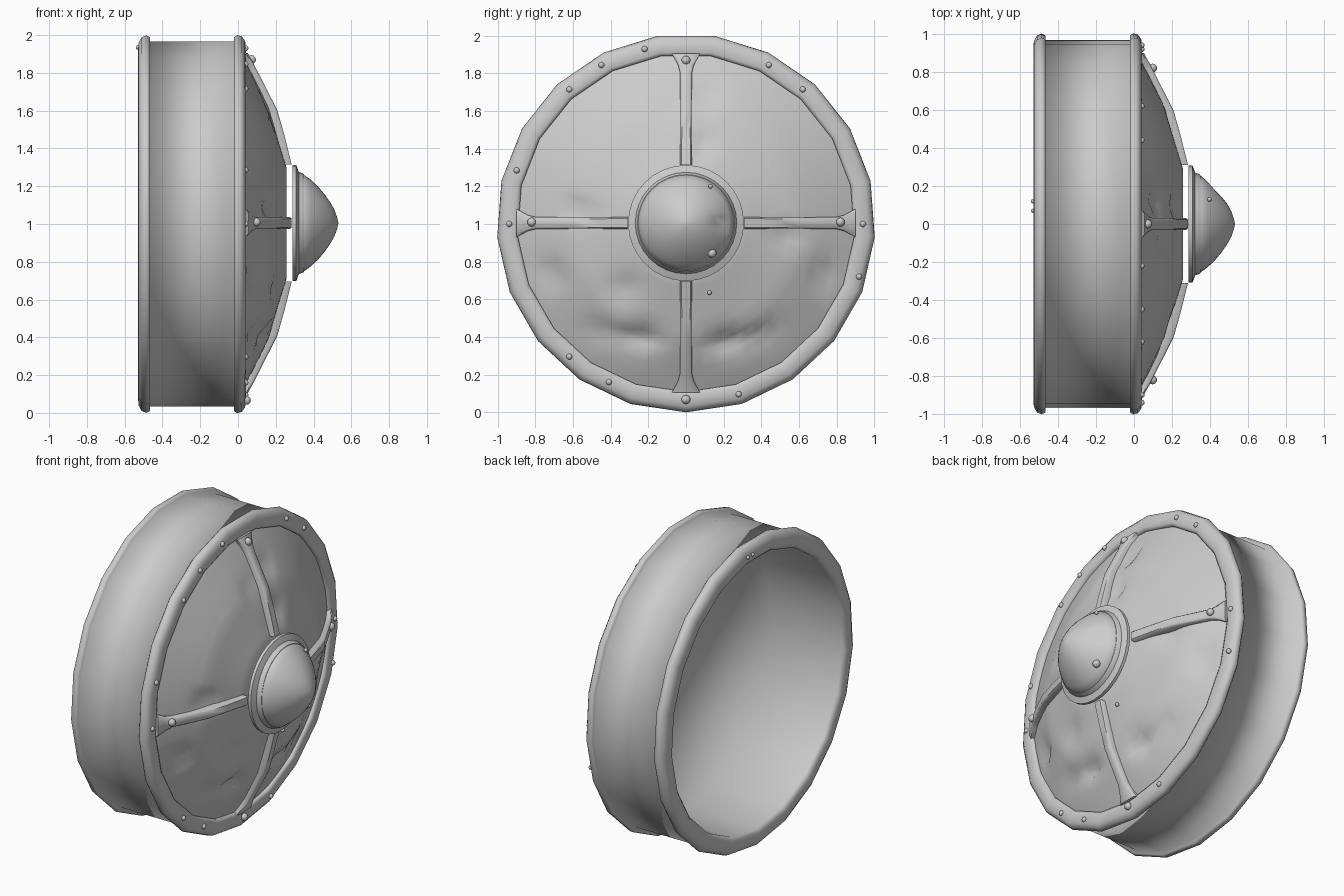
import bpy, bmesh, math

if "Cube" in bpy.data.objects:
    bpy.data.objects.remove(bpy.data.objects["Cube"])

CZ = 1.005   # height of the shield axis
N = 21       # sides of the low-poly rims


def finish(bm, name, angle=35):
    bmesh.ops.recalc_face_normals(bm, faces=bm.faces)
    me = bpy.data.meshes.new(name)
    bm.to_mesh(me)
    bm.free()
    ob = bpy.data.objects.new(name, me)
    bpy.context.collection.objects.link(ob)
    bpy.ops.object.select_all(action='DESELECT')
    ob.select_set(True)
    bpy.context.view_layer.objects.active = ob
    if angle is None:
        bpy.ops.object.shade_smooth()
    else:
        bpy.ops.object.shade_smooth_by_angle(angle=math.radians(angle))
    return ob


def lathe(name, profile, n=N, caps=(), angle=35, shape=None):
    """Revolve (x, r) points about the x axis; a vertex sits at the bottom."""
    bm = bmesh.new()
    rings = []
    for x, r in profile:
        ring = []
        for i in range(n):
            a = 2 * math.pi * i / n
            ring.append(bm.verts.new((x, r * math.sin(a), CZ - r * math.cos(a))))
        rings.append(ring)
    for p, q in zip(rings, rings[1:]):
        for i in range(n):
            j = (i + 1) % n
            bm.faces.new((p[i], p[j], q[j], q[i]))
    for c in caps:
        bm.faces.new(rings[c])
    if shape:
        for v in bm.verts:
            v.co.x -= shape(v.co.y, v.co.z)
    return finish(bm, name, angle)


def dents(spots):
    """Depth of dents given as (y, z, y size, z size, depth)."""
    def depth(y, z):
        return sum(d * math.exp(-((y - cy) / sy) ** 2 - ((z - cz) / sz) ** 2)
                   for cy, cz, sy, sz, d in spots)
    return depth


def rivet(name, x, y, z, r):
    bm = bmesh.new()
    bmesh.ops.create_uvsphere(bm, u_segments=10, v_segments=6, radius=r)
    bmesh.ops.translate(bm, verts=bm.verts, vec=(x, y, z))
    return finish(bm, name, 60)


# thick drum with rolled back and front rims: smooth cup, open at the back
lathe("drum", [(0.0, 0.885), (-0.51, 0.885), (-0.53, 0.905), (-0.527, 0.965),
               (-0.51, 0.995), (-0.485, 1.005), (-0.465, 0.995), (-0.465, 0.972),
               (-0.02, 0.972), (-0.02, 0.995), (-0.005, 1.006), (0.02, 1.0),
               (0.038, 0.975), (0.042, 0.915), (0.032, 0.897), (0.005, 0.897)],
      caps=(0,), angle=None)

# battered domed face, denser rings for the dents
KEYS = [(0.005, 0.92), (0.022, 0.89), (0.115, 0.71), (0.163, 0.61), (0.215, 0.43),
        (0.258, 0.29)]
FACE = [KEYS[0]]
for (x0, r0), (x1, r1) in zip(KEYS, KEYS[1:]):
    for k in (1, 2, 3):
        FACE.append((x0 + (x1 - x0) * k / 3, r0 + (r1 - r0) * k / 3))
lathe("shield_face", FACE, n=63, caps=(-1,), angle=60, shape=dents([
    (0.1, 1.68, 0.05, 0.07, 0.035), (-0.1, 1.62, 0.04, 0.06, 0.025),
    (0.09, 1.42, 0.05, 0.06, 0.03), (-0.58, 1.07, 0.08, 0.04, 0.04),
    (0.55, 0.94, 0.08, 0.04, 0.04), (-0.72, 0.74, 0.06, 0.05, 0.05),
    (0.74, 0.74, 0.06, 0.05, 0.05), (-0.24, 0.4, 0.09, 0.05, 0.06),
    (0.22, 0.38, 0.09, 0.05, 0.06), (-0.45, 0.43, 0.07, 0.04, 0.04),
    (0.42, 0.42, 0.07, 0.04, 0.04), (-0.33, 0.66, 0.08, 0.06, 0.025)]))


# four straps bent over the dome, flared at the rim: (radius, top x, half width)
def strap(name, turn, path):
    bm = bmesh.new()
    c, s = math.cos(turn), math.sin(turn)
    sections = []
    for r, x, w in path:
        sec = []
        for dx, t in ((-0.06, -w), (-0.01, -w), (0, -w * 0.75),
                      (0, w * 0.75), (-0.01, w), (-0.06, w)):
            sec.append(bm.verts.new((x + dx, r * s + t * c, CZ + r * c - t * s)))
        sections.append(sec)
    for p, q in zip(sections, sections[1:]):
        for i in range(6):
            j = (i + 1) % 6
            bm.faces.new((p[i], p[j], q[j], q[i]))
    bm.faces.new(sections[0])
    bm.faces.new(sections[-1])
    return finish(bm, name, 50)


PATH = [(0.31, 0.284, 0.032), (0.46, 0.247, 0.03), (0.6, 0.207, 0.03),
        (0.8, 0.105, 0.032), (0.84, 0.085, 0.042), (0.9, 0.052, 0.075)]
for k, side in enumerate(("top", "right", "bottom", "left")):
    strap("strap_" + side, k * math.pi / 2, PATH)

# central boss with stepped flange
lathe("boss_flange", [(0.288, 0.29), (0.288, 0.308), (0.308, 0.308), (0.315, 0.29),
                      (0.322, 0.27), (0.34, 0.264), (0.35, 0.258), (0.35, 0.2)],
      n=32, caps=(0, -1), angle=50)
lathe("boss_dome", [(0.33, 0.255), (0.35, 0.255), (0.385, 0.23), (0.425, 0.192),
                    (0.46, 0.15), (0.49, 0.107), (0.512, 0.067), (0.525, 0.03),
                    (0.531, 0.004)], n=32, caps=(0, -1), angle=60,
      shape=dents([(0.19, 1.005, 0.03, 0.03, 0.04)]))
rivet("boss_bump", 0.405, 0.138, 0.845, 0.024)
rivet("boss_rivet", 0.398, 0.13, 1.2, 0.012)

# large strap rivets
for x, y, z in ((0.072, 0, 1.87), (0.097, 0.82, 1.01), (0.097, -0.82, 1.01),
                (0.045, 0, 0.067)):
    rivet("strap_rivet", x, y, z, 0.024)

# small rivets, some lost with age
for y, z in ((-0.22, 1.93), (-0.45, 1.845), (-0.62, 1.715), (-0.9, 1.285),
             (-0.94, 1.0), (0.44, 1.845), (0.62, 1.715), (0.94, 1.0),
             (0.92, 0.72), (0.28, 0.095), (-0.41, 0.16), (-0.62, 0.295)):
    rivet("rim_rivet", 0.04, y, z, 0.016)
rivet("face_rivet", 0.235, 0.125, 0.635, 0.012)
for y in (0.07, 0.12):
    rivet("back_rivet", -0.53, y, 1.935, 0.012)
